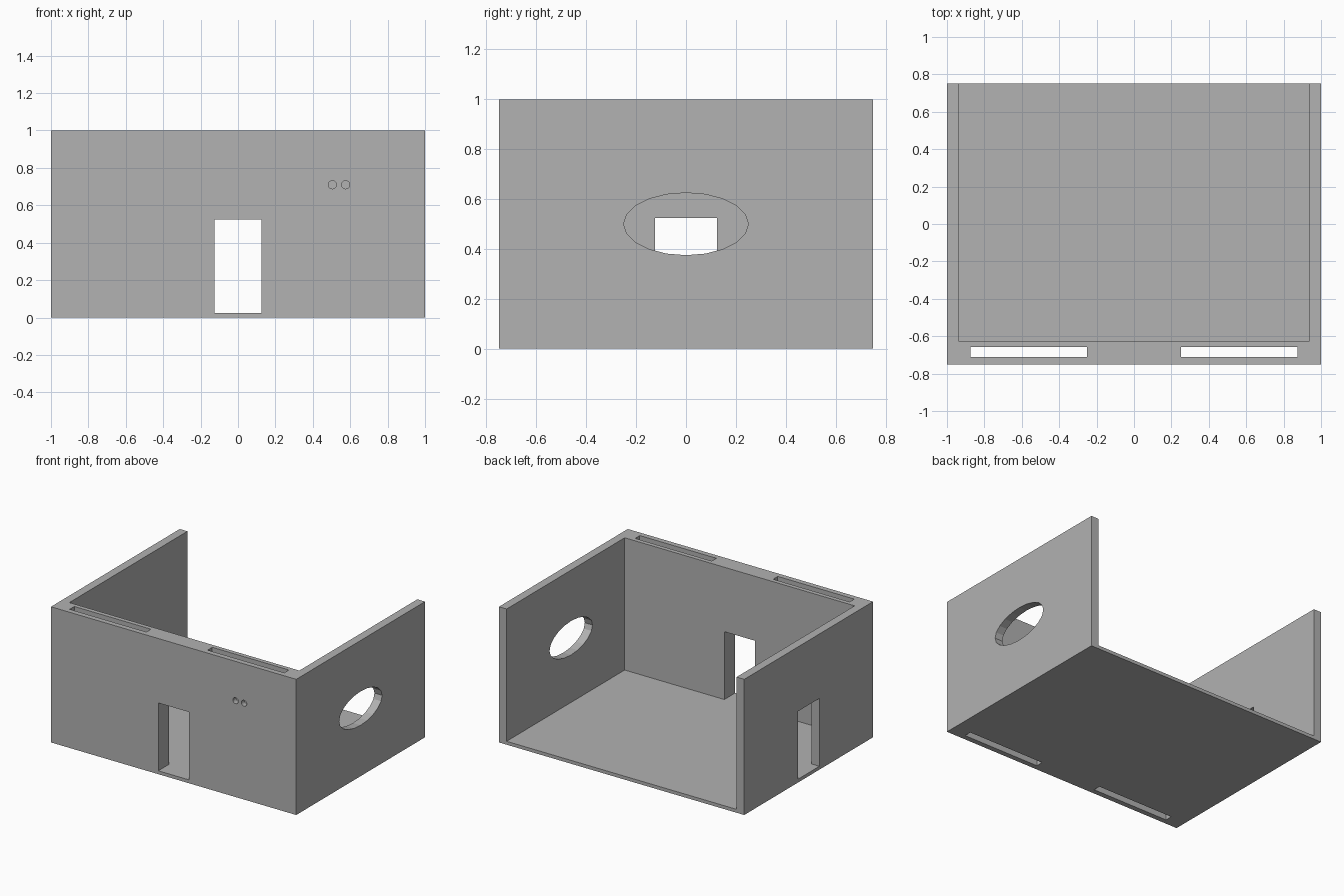
import bpy
from math import pi

default = bpy.data.objects.get("Cube")
if default:
    bpy.data.objects.remove(default, do_unlink=True)

# One plain grey for the whole shell
grey = bpy.data.materials.new("wall grey")
grey.use_nodes = True
colour = (0.445, 0.445, 0.445, 1)
grey.diffuse_color = colour
grey.node_tree.nodes["Principled BSDF"].inputs["Base Color"].default_value = colour


def finish(name, scale):
    obj = bpy.context.object
    obj.name = name
    obj.scale = scale
    bpy.ops.object.transform_apply(location=False, rotation=True, scale=True)
    obj.data.materials.append(grey)
    return obj


def box(name, x, y, z):
    """Box spanning three (low, high) ranges."""
    ranges = (x, y, z)
    bpy.ops.mesh.primitive_cube_add(size=1, location=[(a + b) / 2 for a, b in ranges])
    return finish(name, [b - a for a, b in ranges])


def rod(name, centre, rotation, scale, depth):
    """Twenty-sided cylinder; scale applies to its own axes."""
    bpy.ops.mesh.primitive_cylinder_add(vertices=20, radius=1, depth=depth,
                                        location=centre, rotation=rotation)
    return finish(name, scale)


def carve(target, cutter):
    mod = target.modifiers.new("cut " + cutter.name, "BOOLEAN")
    mod.operation = "DIFFERENCE"
    mod.solver = "EXACT"
    mod.object = cutter
    bpy.context.view_layer.objects.active = target
    bpy.ops.object.modifier_apply(modifier=mod.name)
    bpy.data.objects.remove(cutter, do_unlink=True)


FLOOR, DOOR_TOP, DOOR_HALF = 0.025, 0.525, 0.125
door_width, door_height = (-DOOR_HALF, DOOR_HALF), (FLOOR, DOOR_TOP)

# Shell: floor and three walls, open at the back and top
shell = box("room_shell", (-1, 1), (-0.75, 0.75), (0, 1))
carve(shell, box("interior", (-0.9375, 0.9375), (-0.625, 1), (FLOOR, 1.2)))

# Front doorway and right side doorway
carve(shell, box("front_door", door_width, (-0.9, -0.5), door_height))
carve(shell, box("side_door", (-1.2, -0.8), door_width, door_height))

# Oval window in the left side wall
carve(shell, rod("oval_window", (1, 0, 0.5), (0, pi / 2, 0), (0.125, 0.25, 1), 0.4))

# Vertical slots running through the front wall from top to bottom
for side in (-1, 1):
    carve(shell, box("slot", sorted((side * 0.25, side * 0.875)),
                     (-0.711, -0.657), (-0.2, 1.2)))

# Pair of small round holes from the front face into the slot
for x in (0.505, 0.575):
    carve(shell, rod("peg_hole", (x, -0.74, 0.71), (pi / 2, 0, 0),
                     (0.022, 0.022, 1), 0.1))
